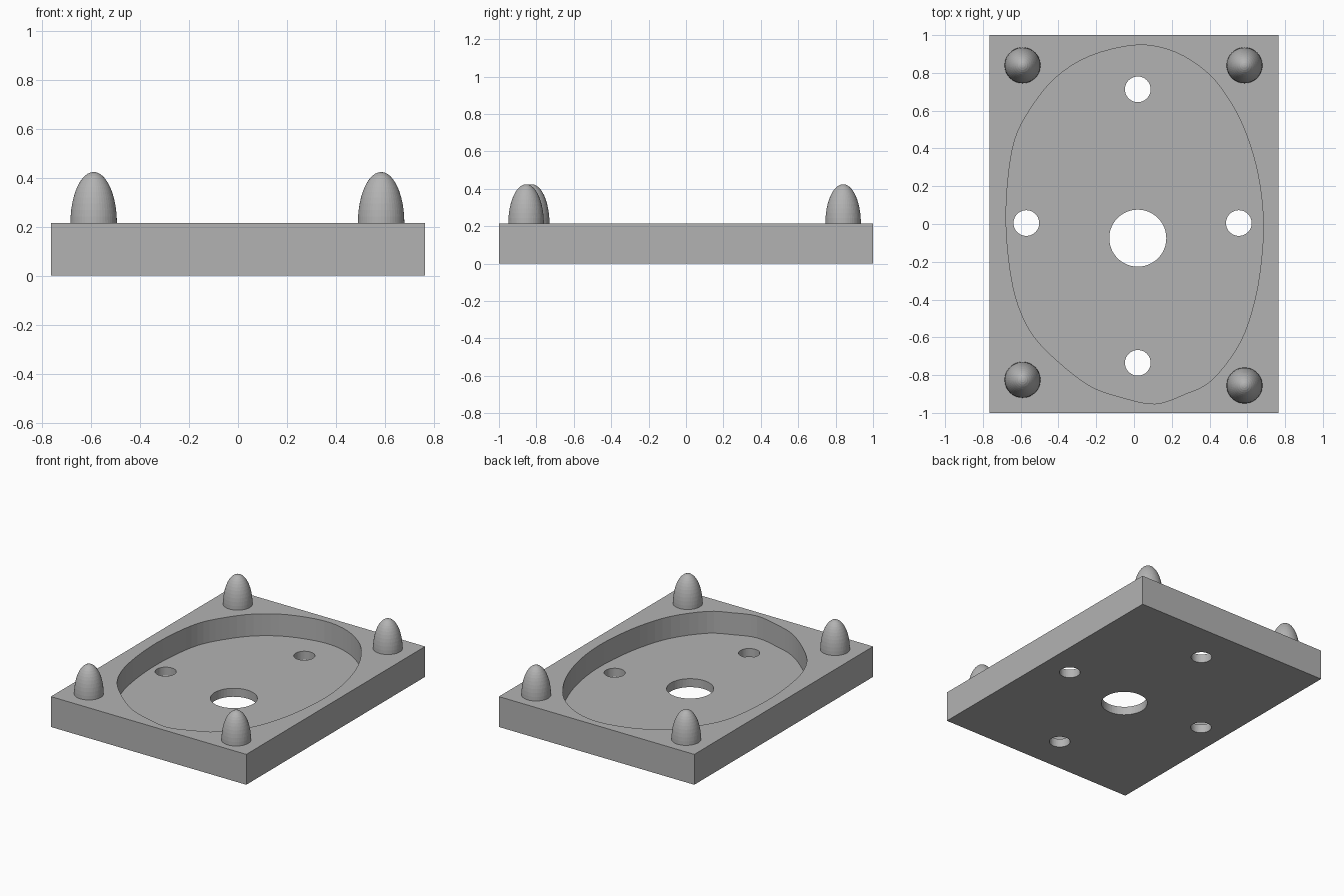
import bpy, bmesh, math
from mathutils import Vector

if "Cube" in bpy.data.objects:
    bpy.data.objects.remove(bpy.data.objects["Cube"])

TOP, FLOOR = 0.215, 0.06

grey = bpy.data.materials.new("plain grey")
grey.diffuse_color = (0.45, 0.45, 0.45, 1)
grey.use_nodes = True
grey.node_tree.nodes["Principled BSDF"].inputs["Base Color"].default_value = grey.diffuse_color


def make_object(name, bm):
    bmesh.ops.recalc_face_normals(bm, faces=bm.faces[:])
    mesh = bpy.data.meshes.new(name)
    bm.to_mesh(mesh)
    bm.free()
    mesh.materials.append(grey)
    obj = bpy.data.objects.new(name, mesh)
    bpy.context.collection.objects.link(obj)
    return obj


def prism(name, outline, z0, z1):
    bm = bmesh.new()
    face = bm.faces.new([bm.verts.new((x, y, z0)) for x, y in outline])
    ext = bmesh.ops.extrude_face_region(bm, geom=[face])
    verts = [g for g in ext["geom"] if isinstance(g, bmesh.types.BMVert)]
    bmesh.ops.translate(bm, verts=verts, vec=(0, 0, z1 - z0))
    return make_object(name, bm)


def circle(cx, cy, r, n=48):
    return [(cx + r * math.cos(2 * math.pi * i / n),
             cy + r * math.sin(2 * math.pi * i / n)) for i in range(n)]


def smooth_loop(pts, steps=4):
    # closed Catmull-Rom curve through the points
    p = [Vector(q) for q in pts]
    n, out = len(p), []
    for i in range(n):
        a, b, c, d = p[i - 1], p[i], p[(i + 1) % n], p[(i + 2) % n]
        for k in range(steps):
            t = k / steps
            v = 0.5 * (2 * b + (c - a) * t + (2 * a - 5 * b + 4 * c - d) * t * t
                       + (3 * b - a - 3 * c + d) * t ** 3)
            out.append((v.x, v.y))
    return out


def cut(target, cutter):
    cutter.hide_render = True
    mod = target.modifiers.new("cut", 'BOOLEAN')
    mod.operation, mod.solver, mod.object = 'DIFFERENCE', 'EXACT', cutter
    bpy.context.view_layer.objects.active = target
    bpy.ops.object.modifier_apply(modifier=mod.name)
    bpy.data.objects.remove(cutter)


# Rectangular base plate
plate = prism("base_plate", [(-0.765, -1), (0.765, -1), (0.765, 1), (-0.765, 1)], 0, TOP)

# Hand-drawn egg-shaped pocket
pocket = [(0.015, 0.947), (0.217, 0.91), (0.397, 0.793), (0.52, 0.63), (0.6, 0.46),
          (0.656, 0.263), (0.683, 0.05), (0.677, -0.16), (0.64, -0.40), (0.56, -0.63),
          (0.413, -0.825), (0.27, -0.90), (0.11, -0.952), (-0.074, -0.915),
          (-0.233, -0.857), (-0.40, -0.73), (-0.534, -0.59), (-0.614, -0.427),
          (-0.656, -0.24), (-0.677, 0), (-0.667, 0.236), (-0.63, 0.448),
          (-0.55, 0.607), (-0.418, 0.772), (-0.233, 0.889)]
cut(plate, prism("pocket_cutter", smooth_loop(pocket), FLOOR, TOP + 0.1))

# Centre hole and four small holes through the floor
for x, y, r in [(0.02, -0.075, 0.151), (0.02, 0.713, 0.068), (0.02, -0.735, 0.068),
                (-0.57, 0.005, 0.068), (0.555, 0.005, 0.068)]:
    cut(plate, prism("hole_cutter", circle(x, y, r), -0.1, FLOOR + 0.05))

# Domed corner pegs
for name, x, y in [("back_left_peg", -0.59, 0.84), ("back_right_peg", 0.585, 0.84),
                   ("front_left_peg", -0.59, -0.825), ("front_right_peg", 0.585, -0.855)]:
    bm = bmesh.new()
    bmesh.ops.create_uvsphere(bm, u_segments=48, v_segments=24, radius=1)
    bmesh.ops.delete(bm, geom=[v for v in bm.verts if v.co.z < -0.01], context='VERTS')
    for v in bm.verts:
        v.co = (x + v.co.x * 0.095, y + v.co.y * 0.095, TOP + v.co.z * 0.209)
    make_object(name, bm)
